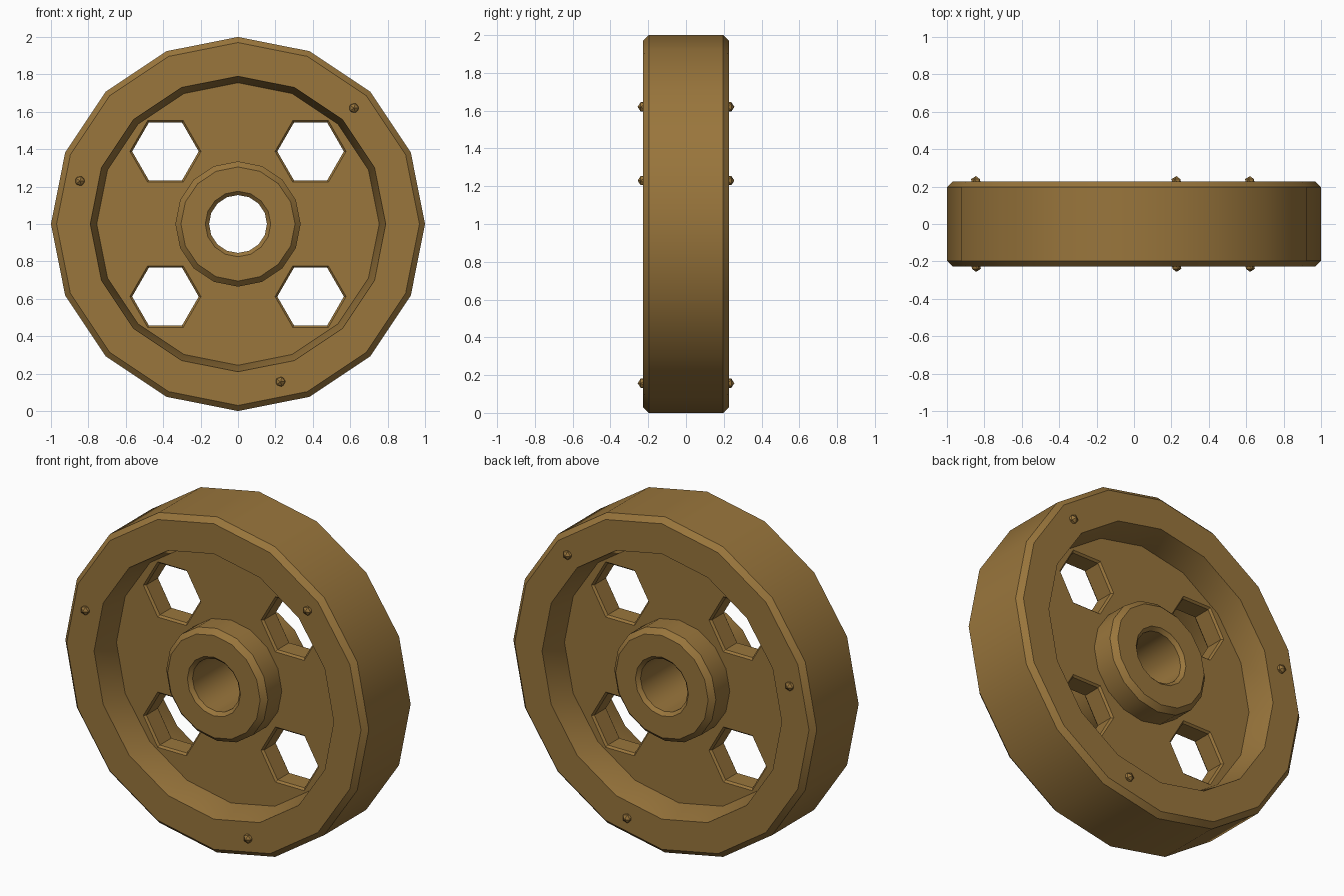
import bpy, bmesh, math
from mathutils import Matrix, Vector

cube = bpy.data.objects.get("Cube")
if cube:
    bpy.data.objects.remove(cube, do_unlink=True)

# Single material
COLOUR = (0.32, 0.18, 0.045, 1)
brown = bpy.data.materials.new("brown_wood")
brown.use_nodes = True
brown.diffuse_color = COLOUR
brown.node_tree.nodes["Principled BSDF"].inputs["Base Color"].default_value = COLOUR

CENTRE = Vector((0, 0, 1))
HALF = 0.227     # half width of rim and hub
WEB = 0.066      # half thickness of the web


def add_object(name, bm):
    bmesh.ops.recalc_face_normals(bm, faces=bm.faces)
    mesh = bpy.data.meshes.new(name)
    bm.to_mesh(mesh)
    bm.free()
    mesh.materials.append(brown)
    obj = bpy.data.objects.new(name, mesh)
    bpy.context.collection.objects.link(obj)
    return obj


def lathe(name, half_profile, sides, centre=CENTRE):
    """Mirror a (radius, depth) half profile and spin it about the y axis."""
    profile = half_profile + [(r, -d) for r, d in reversed(half_profile)]
    bm = bmesh.new()
    rings = []
    for i in range(sides):
        a = math.tau * i / sides
        rings.append([bm.verts.new(centre + Vector((r * math.cos(a), d, r * math.sin(a))))
                      for r, d in profile])
    n = len(profile)
    for i in range(sides):
        here, there = rings[i], rings[(i + 1) % sides]
        for j in range(n):
            k = (j + 1) % n
            if profile[j][0] + profile[k][0] > 0:
                bm.faces.new((here[j], here[k], there[k], there[j]))
    bmesh.ops.remove_doubles(bm, verts=bm.verts, dist=1e-5)
    return add_object(name, bm)


def smooth(obj):
    bpy.ops.object.select_all(action='DESELECT')
    obj.select_set(True)
    bpy.context.view_layer.objects.active = obj
    bpy.ops.object.shade_smooth_by_angle(angle=math.radians(30))


# Rim, web and hub
rim = lathe("rim", [(0.755, WEB), (0.79, HALF), (0.97, HALF), (1, HALF - 0.03)], 16)
web = lathe("web", [(0.25, WEB), (0.77, WEB)], 16)
hub = lathe("hub", [(0.155, HALF - 0.02), (0.175, HALF), (0.305, HALF), (0.335, HALF - 0.03)], 16)

# Four chamfered hexagonal openings through the web
for sx in (-1, 1):
    for sz in (-1, 1):
        cutter = lathe("opening_cutter",
                       [(0.178, WEB - 0.012), (0.21, WEB + 0.02), (0, WEB + 0.02)],
                       6, CENTRE + Vector((sx, 0, sz)) * 0.388)
        cutter.hide_render = True
        cut = web.modifiers.new("opening", 'BOOLEAN')
        cut.operation = 'DIFFERENCE'
        cut.solver = 'EXACT'
        cut.object = cutter
        bpy.context.view_layer.objects.active = web
        bpy.ops.object.modifier_apply(modifier=cut.name)
        bpy.data.objects.remove(cutter, do_unlink=True)

for part in (rim, web, hub):
    smooth(part)

# Rivets on both faces of the rim
for i, (x, z) in enumerate([(-0.845, 1.23), (0.62, 1.62), (0.227, 0.157)]):
    for side, y in (("front", -HALF), ("back", HALF)):
        bm = bmesh.new()
        turn = Matrix.Rotation(math.radians(90), 4, 'X')
        bmesh.ops.create_icosphere(bm, subdivisions=1, radius=0.029,
                                   matrix=Matrix.Translation((x, y, z)) @ turn)
        add_object(f"{side}_rivet_{i + 1}", bm)
